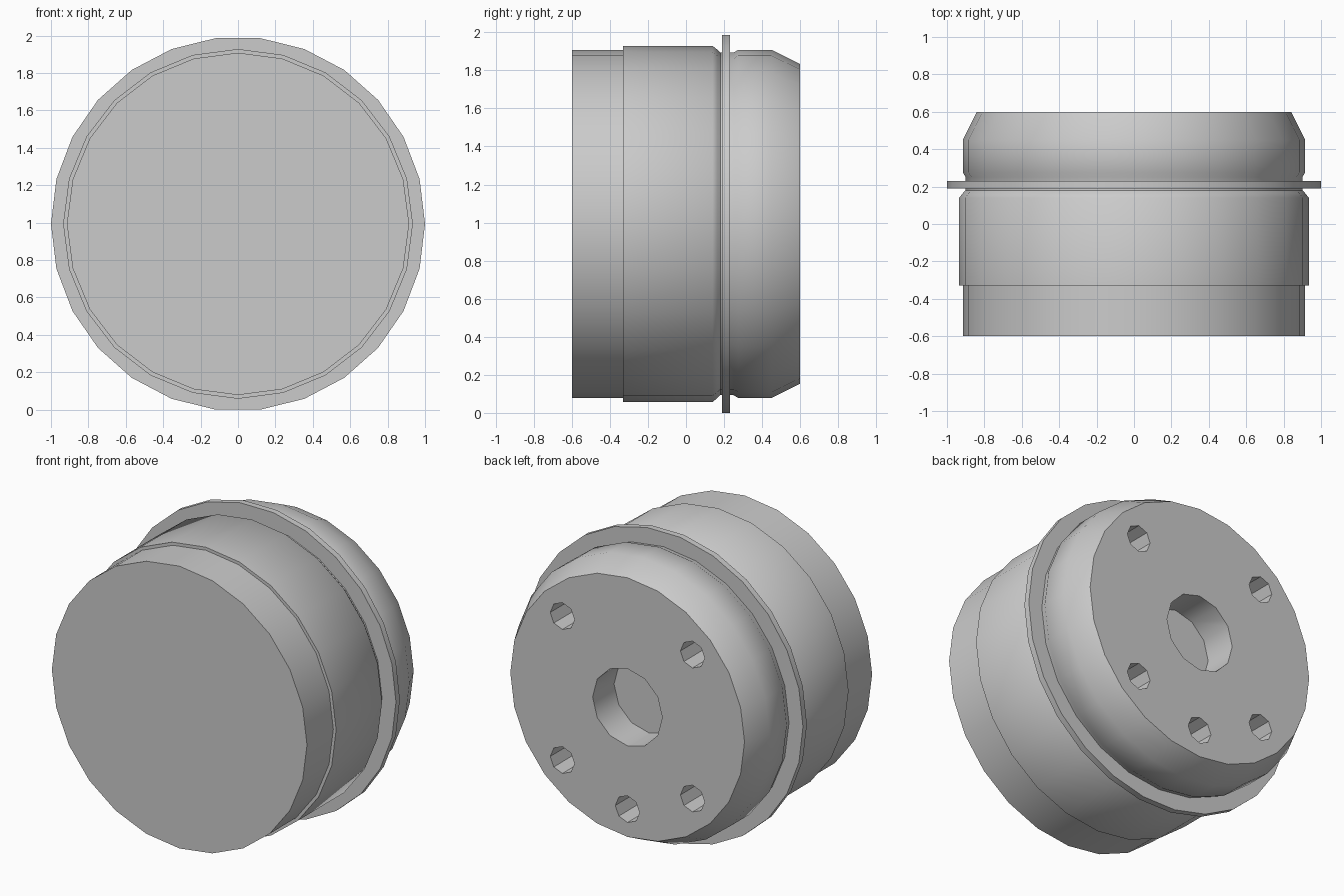
import bpy, bmesh, math
from mathutils import Matrix

cube = bpy.data.objects.get("Cube")
if cube:
    bpy.data.objects.remove(cube, do_unlink=True)

AXIS_Z = 0.993
grey = bpy.data.materials.new("plain grey")
grey.use_nodes = True
colour = (0.6, 0.6, 0.6, 1)
grey.diffuse_color = colour
grey.node_tree.nodes["Principled BSDF"].inputs["Base Color"].default_value = colour


def turned(name, profile, sides, x=0, z=AXIS_Z):
    """Closed solid turned about the y direction; profile is (y, radius) pairs."""
    bm = bmesh.new()
    rings = []
    for y, r in profile:
        angles = [math.tau * i / sides for i in range(sides)]
        rings.append([bm.verts.new((r * math.cos(a), y, r * math.sin(a))) for a in angles])
    for a, b in zip(rings, rings[1:]):
        for i in range(sides):
            j = (i + 1) % sides
            bm.faces.new((a[i], a[j], b[j], b[i]))
    bm.faces.new(rings[0])
    bm.faces.new(rings[-1])
    bmesh.ops.recalc_face_normals(bm, faces=bm.faces)
    bmesh.ops.transform(bm, matrix=Matrix.Translation((x, 0, z)), verts=bm.verts)
    mesh = bpy.data.meshes.new(name)
    bm.to_mesh(mesh)
    bm.free()
    mesh.materials.append(grey)
    obj = bpy.data.objects.new(name, mesh)
    bpy.context.collection.objects.link(obj)
    return obj


def smooth(obj):
    bpy.ops.object.select_all(action='DESELECT')
    obj.select_set(True)
    bpy.context.view_layer.objects.active = obj
    bpy.ops.object.shade_smooth_by_angle(angle=math.radians(42))


# Main drum: front plug, wider band, groove and chamfered back
drum = turned("drum", [
    (-0.6, 0.915), (-0.33, 0.915), (-0.33, 0.935), (0.14, 0.935),
    (0.165, 0.915), (0.18, 0.9), (0.25, 0.9), (0.275, 0.915),
    (0.45, 0.915), (0.6, 0.84)], 24)

# Thin flange around the groove
flange = turned("flange", [(0.19, 0.9), (0.19, 1.0), (0.23, 1.0), (0.23, 0.9)], 26)

# Blind centre bore and bolt holes in the back
FLOOR, OUT = 0.38, 0.7
cutters = [turned("bore_cutter", [(FLOOR, 0.25), (OUT, 0.25)], 12)]
for degrees in (45, 135, 225, 270, 315):
    a = math.radians(degrees)
    cutters.append(turned("bolt_hole_cutter", [(FLOOR, 0.087), (OUT, 0.087)], 8,
                          0.66 * math.cos(a), AXIS_Z + 0.66 * math.sin(a)))

bpy.context.view_layer.objects.active = drum
for cutter in cutters:
    cutter.hide_render = True
    cut = drum.modifiers.new("hole", 'BOOLEAN')
    cut.operation = 'DIFFERENCE'
    cut.solver = 'EXACT'
    cut.object = cutter
    bpy.ops.object.modifier_apply(modifier=cut.name)
    bpy.data.objects.remove(cutter, do_unlink=True)

smooth(drum)
smooth(flange)
